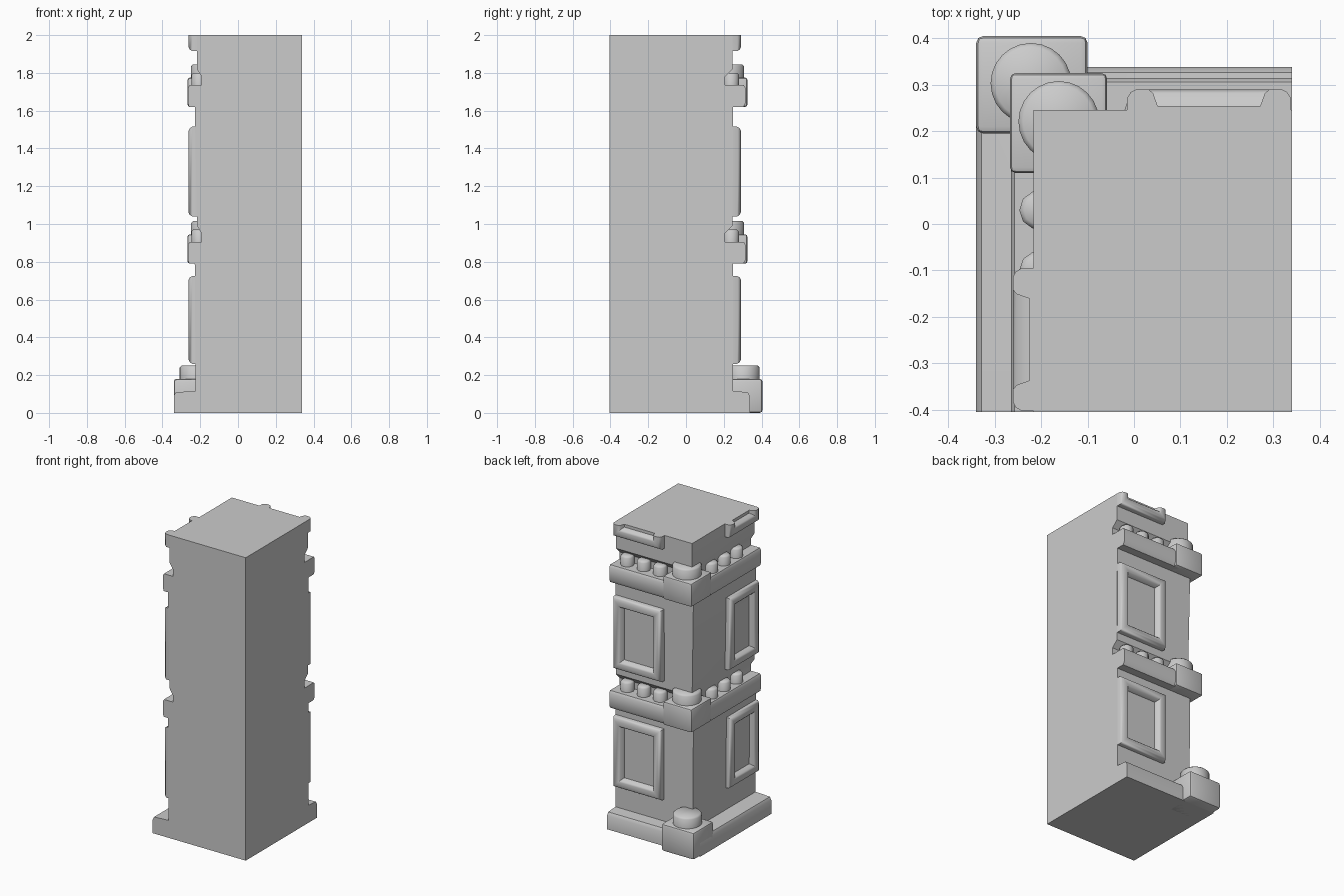
import bpy, bmesh, math
from mathutils import Vector

cube = bpy.data.objects.get("Cube")
if cube:
    bpy.data.objects.remove(cube, do_unlink=True)

stone = bpy.data.materials.new("grey_stone")
stone.use_nodes = True
GREY = (0.6, 0.6, 0.6, 1)
stone.diffuse_color = GREY
stone.node_tree.nodes["Principled BSDF"].inputs["Base Color"].default_value = GREY

# Flush cut planes and the wall planes
RIGHT, FRONT, TOP = 0.34, -0.405, 2.0
LEFT, BACK = -0.217, 0.246


def finish(name, bm, angle=35):
    bmesh.ops.recalc_face_normals(bm, faces=bm.faces)
    mesh = bpy.data.meshes.new(name)
    bm.to_mesh(mesh)
    bm.free()
    mesh.materials.append(stone)
    obj = bpy.data.objects.new(name, mesh)
    bpy.context.collection.objects.link(obj)
    bpy.ops.object.select_all(action='DESELECT')
    obj.select_set(True)
    bpy.context.view_layer.objects.active = obj
    bpy.ops.object.shade_smooth_by_angle(angle=math.radians(angle))
    return obj


def loft(bm, rings, cap_start=True):
    loops = [[bm.verts.new(p) for p in ring] for ring in rings]
    for a, b in zip(loops, loops[1:]):
        n = len(a)
        for i in range(n):
            bm.faces.new((a[i], a[(i + 1) % n], b[(i + 1) % n], b[i]))
    if cap_start:
        bm.faces.new(loops[0])
    bm.faces.new(loops[-1])


def box(name, lo, hi, bevel):
    bm = bmesh.new()
    bmesh.ops.create_cube(bm, size=1)
    for v in bm.verts:
        v.co = Vector([(l + h) / 2 + c * (h - l) for l, h, c in zip(lo, hi, v.co)])
    bmesh.ops.bevel(bm, geom=bm.edges[:], offset=bevel, segments=2,
                    affect='EDGES', profile=0.5)
    return finish(name, bm)


def drum(name, x, y, z0, z1, radius, sides, bevel=0.01):
    def ring(r, z):
        return [(x + r * math.cos(math.tau * i / sides),
                 y + r * math.sin(math.tau * i / sides), z) for i in range(sides)]
    bm = bmesh.new()
    loft(bm, [ring(radius, z0), ring(radius, z1 - bevel), ring(radius - bevel, z1)])
    return finish(name, bm, 50)


# Shaft with plinth and ledges: (left offset, back offset, height)
levels = [(0.123, 0.092, 0), (0.123, 0.092, 0.09), (0.112, 0.08, 0.11),
          (0.008, 0.004, 0.115), (0.008, 0.004, 0.25)]
for z in (0.79, 1.62):
    levels += [(0.012, 0.004, z), (0.042, 0.058, z), (0.048, 0.069, z + 0.02),
               (0.048, 0.069, z + 0.10), (0.040, 0.060, z + 0.115),
               (-0.025, -0.04, z + 0.115), (-0.025, -0.04, z + 0.16),
               (0, 0, z + 0.20)]
levels.append((0, 0, TOP))
bm = bmesh.new()
loft(bm, [[(LEFT - a, FRONT, z), (RIGHT, FRONT, z), (RIGHT, BACK + b, z),
           (LEFT - a, BACK + b, z)] for a, b, z in levels])
finish("tower_shaft", bm)

# Corner blocks, each carrying a round cap
box("base_corner_block", (-0.34, 0.195, 0), (-0.10, 0.405, 0.18), 0.015)
drum("base_corner_cap", -0.222, 0.303, 0.17, 0.25, 0.087, 24)
for label, z in (("lower", 0.79), ("upper", 1.62)):
    box(label + "_corner_block", (-0.267, 0.11, z), (-0.058, 0.325, z + 0.155), 0.012)
    drum(label + "_corner_cap", -0.162, 0.221, z + 0.14, z + 0.225, 0.087, 24)
    # Small studs standing along the ledge
    for i in range(3):
        drum(label + "_back_stud", 0.26 - 0.12 * i, 0.24, z + 0.10, z + 0.18, 0.042, 10)
        drum(label + "_left_stud", -0.205, 0.03 - 0.13 * i, z + 0.10, z + 0.18, 0.042, 10)


def window(name, u0, u1, z0, z1, place):
    # Nested rectangles: (inset, projection from the wall)
    profile = [(0, -0.02), (0, 0.025), (0.008, 0.038), (0.02, 0.044),
               (0.046, 0.044), (0.056, 0.036), (0.066, 0.008)]
    bm = bmesh.new()
    loft(bm, [[place(u, d, z) for u, z in ((u0 + i, z0 + i), (u1 - i, z0 + i),
                                           (u1 - i, z1 - i), (u0 + i, z1 - i))]
              for i, d in profile])
    if z1 > TOP:
        cut = bmesh.ops.bisect_plane(bm, geom=bm.verts[:] + bm.edges[:] + bm.faces[:],
                                     plane_co=(0, 0, TOP), plane_no=(0, 0, 1),
                                     clear_outer=True)
        edges = [e for e in cut["geom_cut"] if isinstance(e, bmesh.types.BMEdge)]
        bmesh.ops.holes_fill(bm, edges=edges)
    finish(name, bm, 40)


# Raised window frames on both faces; the topmost are cut off at the roof
for label, z0, z1 in (("lower", 0.26, 0.725), ("middle", 1.04, 1.515), ("top", 1.915, 2.39)):
    window(label + "_back_window", -0.015, 0.338, z0, z1, lambda u, d, z: (u, BACK + d, z))
    window(label + "_left_window", -0.403, -0.095, z0, z1, lambda u, d, z: (LEFT - d, u, z))
